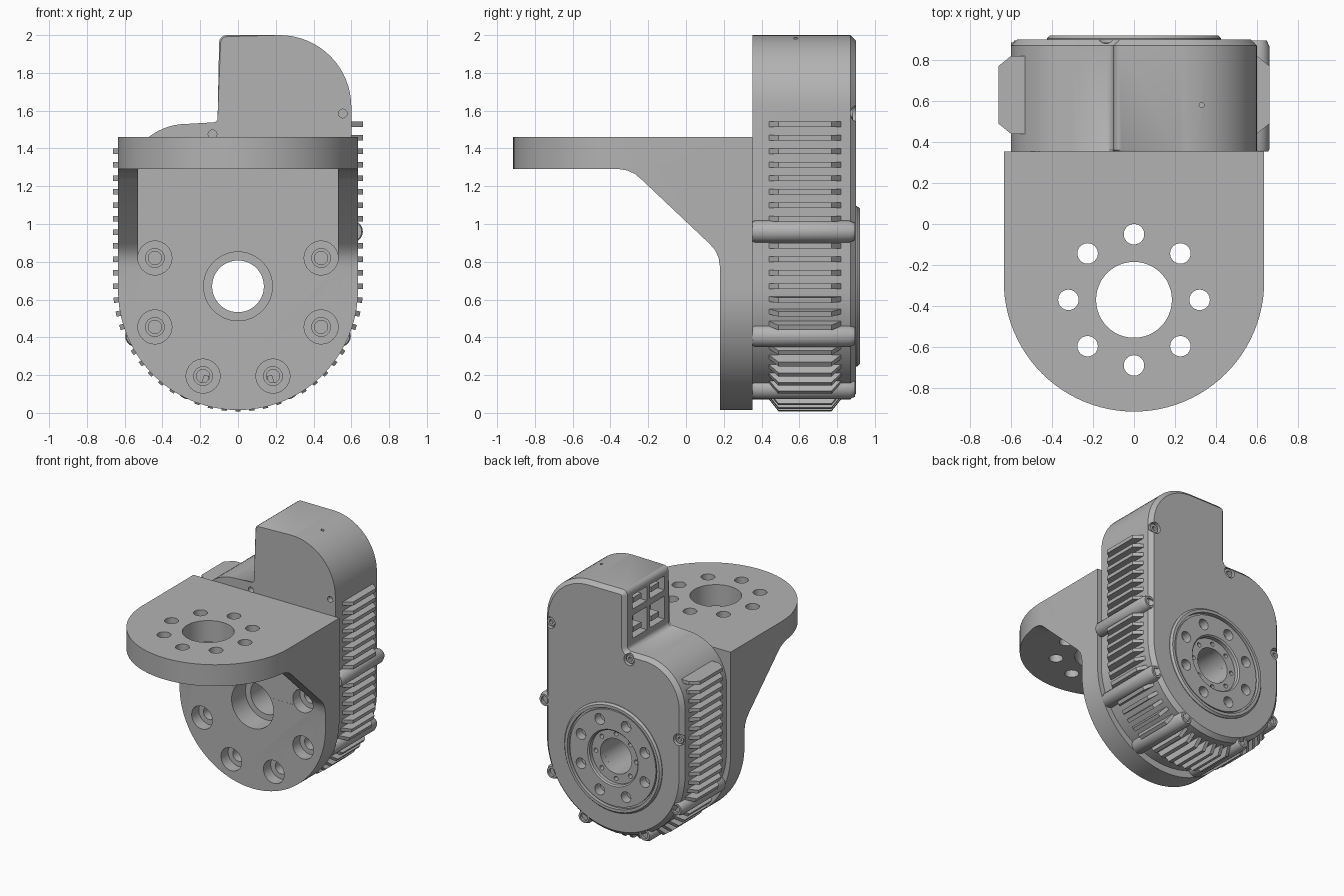
import bpy, bmesh
from math import sin, cos, radians, pi
from mathutils import Matrix

cube = bpy.data.objects.get("Cube")
if cube:
    bpy.data.objects.remove(cube, do_unlink=True)

grey = bpy.data.materials.new("satin grey")
grey.use_nodes = True
GREY = (0.45, 0.45, 0.45, 1)
grey.diffuse_color = GREY
grey.node_tree.nodes["Principled BSDF"].inputs["Base Color"].default_value = GREY

AXIS = {"x": lambda a, b, t: (t, a, b),
        "y": lambda a, b, t: (a, t, b),
        "z": lambda a, b, t: (a, b, t)}


def arc(cx, cy, r, start, end, n):
    steps = [radians(start + (end - start) * i / n) for i in range(n + 1)]
    return [(cx + r * cos(a), cy + r * sin(a)) for a in steps]


def circle(cx, cy, r, n=32):
    return arc(cx, cy, r, 0, 360 - 360 / n, n - 1)


def rect(a0, a1, b0, b1):
    return [(a0, b0), (a1, b0), (a1, b1), (a0, b1)]


def finish(name, bm):
    bmesh.ops.recalc_face_normals(bm, faces=bm.faces)
    mesh = bpy.data.meshes.new(name)
    bm.to_mesh(mesh)
    bm.free()
    mesh.materials.append(grey)
    ob = bpy.data.objects.new(name, mesh)
    bpy.context.collection.objects.link(ob)
    return ob


def add_prism(bm, pts, axis, t0, t1):
    """Extrude a closed outline along an axis."""
    place = AXIS[axis]
    low = [bm.verts.new(place(a, b, t0)) for a, b in pts]
    high = [bm.verts.new(place(a, b, t1)) for a, b in pts]
    bm.faces.new(low)
    bm.faces.new(high)
    for i in range(len(pts)):
        j = (i + 1) % len(pts)
        bm.faces.new((low[i], low[j], high[j], high[i]))
    return low + high


def prism(name, pts, axis, t0, t1):
    bm = bmesh.new()
    add_prism(bm, pts, axis, t0, t1)
    return finish(name, bm)


def lathe(name, profile, x=0, z=0, n=32):
    """Turn a closed (radius, y) profile about an axis along y."""
    bm = bmesh.new()
    rings = [[bm.verts.new((x + r * cos(a), y, z + r * sin(a))) for r, y in profile]
             for a in (2 * pi * i / n for i in range(n))]
    for i in range(n):
        p, q = rings[i], rings[(i + 1) % n]
        for j in range(len(profile)):
            k = (j + 1) % len(profile)
            bm.faces.new((p[j], p[k], q[k], q[j]))
    bmesh.ops.remove_doubles(bm, verts=bm.verts, dist=1e-5)
    bmesh.ops.dissolve_degenerate(bm, edges=bm.edges, dist=1e-5)
    return finish(name, bm)


def combine(target, tool, mode="DIFFERENCE"):
    mod = target.modifiers.new("cut", "BOOLEAN")
    mod.operation, mod.object, mod.solver = mode, tool, "EXACT"
    bpy.context.view_layer.objects.active = target
    bpy.ops.object.modifier_apply(modifier=mod.name)
    bpy.data.objects.remove(tool, do_unlink=True)


def drill(target, spots, r, axis, t0, t1, n=24):
    bm = bmesh.new()
    for a, b in spots:
        add_prism(bm, circle(a, b, r, n), axis, t0, t1)
    combine(target, finish("drill", bm))


def ring(cx, cy, r, n=8, start=0):
    return circle(cx, cy, r, n) if not start else arc(cx, cy, r, start, start + 360 - 360 / n, n - 1)


HUB = 0.67      # height of the output axis
SEAM = 0.353    # plane where bracket meets housing

# Angle bracket: side profile trimmed by its two rounded outlines
side = [(SEAM, -0.1), (SEAM, 1.46), (-1, 1.46), (-1, 1.29), (-0.35, 1.29), (-0.31, 1.283),
        (-0.27, 1.265), (-0.235, 1.235), (0.125, 0.895), (0.155, 0.86), (0.173, 0.82),
        (0.18, 0.77), (0.18, -0.1)]
bracket = prism("angle_bracket", side, "x", -0.7, 0.7)
combine(bracket, prism("trim", arc(0, 0.65, 0.635, 180, 360, 48) + [(0.635, 1.6), (-0.635, 1.6)],
                       "y", -1.2, 0.5), "INTERSECT")
combine(bracket, prism("trim", arc(0, -0.28, 0.6352, 180, 360, 48) + [(0.6352, 0.5), (-0.6352, 0.5)],
                       "z", -0.2, 1.6), "INTERSECT")
combine(bracket, prism("pocket", rect(-0.53, 0.53, -1.2, 0.181), "z", 0.77, 1.291))

# Bracket holes: flange pattern, hub opening and stepped bolt holes
drill(bracket, [(0, -0.37)], 0.185, "z", 1.2, 1.5, 48)
drill(bracket, ring(0, -0.37, 0.32), 0.05, "z", 1.2, 1.5)
drill(bracket, [(0, HUB)], 0.182, "y", 0.1, 0.4, 48)
bolts = [(s * x, z) for s in (-1, 1) for x, z in ((0.44, 0.82), (0.44, 0.455), (0.185, 0.195))]
drill(bracket, bolts, 0.09, "y", 0.1, 0.27, 32)
drill(bracket, bolts, 0.05, "y", 0.1, 0.4)

# Housing: rounded body with a tall offset head, chamfered front and back rims
outline = (arc(0, HUB, 0.6, 180, 360, 48) + arc(0.22, 1.62, 0.38, 0, 90, 16)
           + arc(-0.06, 1.96, 0.04, 90, 180, 4) + arc(-0.13, 1.56, 0.03, 0, -90, 4)
           + arc(-0.27, 1.2, 0.33, 90, 180, 16))
bm = bmesh.new()
add_prism(bm, outline, "y", SEAM, 0.9)
for y, size in ((SEAM, 0.008), (0.9, 0.03)):
    rim = [e for e in bm.edges if all(abs(v.co.y - y) < 1e-4 for v in e.verts)]
    bmesh.ops.bevel(bm, geom=rim, offset=size, segments=1, affect="EDGES", clamp_overlap=False)
housing = finish("housing", bm)

# Housing openings: bore, hub seat, bolt threads, screw seats, pin hole
drill(housing, [(0, HUB)], 0.137, "y", 0.2, 1, 48)
drill(housing, [(0, HUB)], 0.42, "y", 0.82, 1, 64)
drill(housing, bolts, 0.035, "y", 0.3, 0.45)
screws = [(0.555, 1.585), (-0.135, 1.475), (-0.565, 0.96)]
drill(housing, screws, 0.045, "y", 0.865, 1)
drill(housing, screws[:2], 0.023, "y", 0.3, 0.4)
drill(housing, [(0.33, 0.58)], 0.012, "z", 1.9, 2.1, 12)

# Connector sockets on the head's flat side, each with a tongue inside
sockets = [(0.41, 0.59, 1.6, 1.78), (0.63, 0.81, 1.6, 1.78),
           (0.41, 0.59, 1.83, 1.94), (0.63, 0.81, 1.83, 1.94)]
for i, (y0, y1, z0, z1) in enumerate(sockets):
    combine(housing, prism("socket", rect(y0, y1, z0, z1), "x", -0.2, 0.02))
    prism(f"socket_tongue_{i + 1}", rect(y0 + 0.04, y1 - 0.04, z0 + 0.03, z0 + 0.07), "x", -0.08, 0.03)

# Screws sunk in the plain seats
for i, (x, z) in enumerate(screws):
    lathe(f"cover_screw_{i + 1}", [(0.016, 0.86), (0.034, 0.86), (0.034, 0.885), (0.016, 0.885)], x, z, 20)

# Screw columns along the housing wall
columns = [(0.603, 0.96)] + [(0.6 * cos(radians(a)), HUB + 0.6 * sin(radians(a)))
                             for a in (-26, -64, -116, -154)]
for i, (x, z) in enumerate(columns):
    lathe(f"screw_column_{i + 1}",
          [(0, SEAM), (0.052, SEAM), (0.058, 0.365), (0.058, 0.865), (0.045, 0.895),
           (0.03, 0.895), (0.03, 0.875), (0, 0.875)], x, z, 24)

# Cooling fins: straight rows up both walls and a radial fan round the bottom
fin = [(0.5, 0.44), (0.6, 0.44), (0.662, 0.49), (0.662, 0.77), (0.6, 0.82), (0.5, 0.82)]
bm = bmesh.new()


def add_fin(angle, z):
    verts = add_prism(bm, fin, "z", -0.014, 0.014)
    turn = Matrix.Translation((0, 0, z)) @ Matrix.Rotation(radians(angle), 4, "Y")
    bmesh.ops.transform(bm, matrix=turn, verts=verts)


PITCH = 0.0715
for k in range(1, 13):
    z = HUB + PITCH * k
    if k != 4:
        add_fin(0, z)
    if z < 1.4:
        add_fin(180, z)
for k in range(29):
    if k not in (4, 10, 18, 24):
        add_fin(k * 180 / 28, HUB)
fins = finish("cooling_fins", bm)

# Output hub: outer lip, groove, drilled flange and recessed centre
hub = lathe("output_hub",
            [(0.137, 0.8), (0.137, 0.87), (0.21, 0.87), (0.21, 0.9), (0.22, 0.91), (0.375, 0.91),
             (0.375, 0.892), (0.39, 0.892), (0.39, 0.92), (0.412, 0.92), (0.425, 0.905), (0.425, 0.8)],
            0, HUB, 64)
drill(hub, ring(0, HUB, 0.3, 8, 22.5), 0.042, "y", 0.84, 1)
drill(hub, ring(0, HUB, 0.175), 0.017, "y", 0.83, 1, 12)

# Smooth the curved walls and keep the machined edges crisp
for ob in bpy.context.scene.objects:
    ob.select_set(ob.type == "MESH" and ob != fins)
bpy.context.view_layer.objects.active = housing
bpy.ops.object.shade_smooth_by_angle(angle=radians(28))
